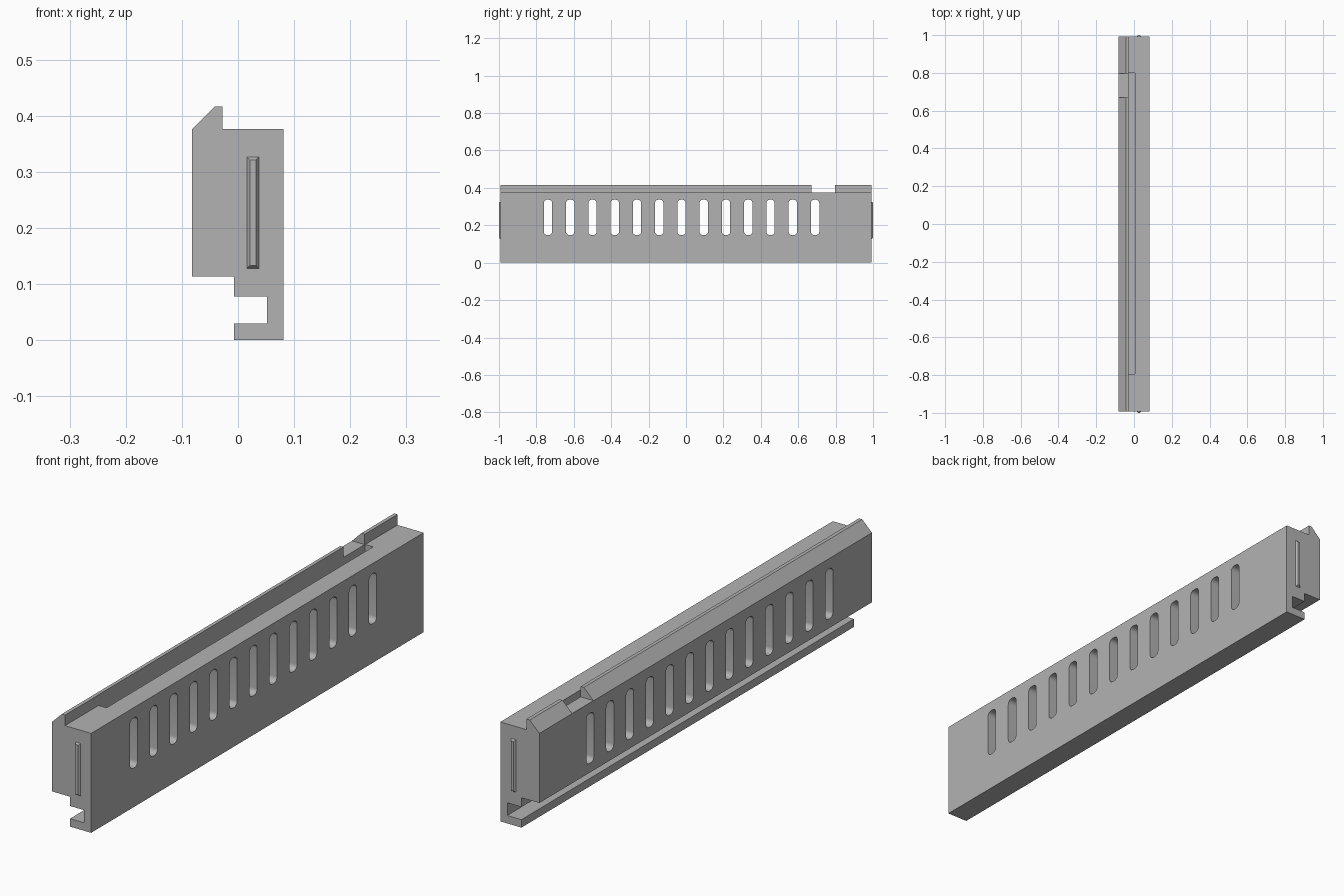
import bpy, bmesh, math
from mathutils import Vector

if "Cube" in bpy.data.objects:
    bpy.data.objects.remove(bpy.data.objects["Cube"])

grey = bpy.data.materials.new("light_grey")
grey.diffuse_color = (0.45, 0.45, 0.45, 1)
grey.use_nodes = True
grey.node_tree.nodes["Principled BSDF"].inputs["Base Color"].default_value = grey.diffuse_color


def make(name, bm):
    bmesh.ops.recalc_face_normals(bm, faces=bm.faces)
    me = bpy.data.meshes.new(name)
    bm.to_mesh(me)
    bm.free()
    me.materials.append(grey)
    ob = bpy.data.objects.new(name, me)
    bpy.context.collection.objects.link(ob)
    return ob


def prism(bm, points, direction):
    """Extrude a closed outline along a vector."""
    face = bm.faces.new([bm.verts.new(p) for p in points])
    out = bmesh.ops.extrude_face_region(bm, geom=[face])
    moved = [g for g in out["geom"] if isinstance(g, bmesh.types.BMVert)]
    bmesh.ops.translate(bm, verts=moved, vec=Vector(direction))


def box(name, x0, x1, y0, y1, z0, z1):
    bm = bmesh.new()
    prism(bm, [(x0, y0, z0), (x1, y0, z0), (x1, y0, z1), (x0, y0, z1)],
          (0, y1 - y0, 0))
    return make(name, bm)


# Long housing: one cross-section with hooked foot and bevelled lip
HALF = 0.993
profile = [(-0.082, 0.113), (-0.007, 0.113), (-0.007, 0.078), (0.052, 0.078),
           (0.052, 0.03), (-0.007, 0.03), (-0.007, 0), (0.081, 0),
           (0.081, 0.376), (-0.028, 0.376), (-0.028, 0.416),
           (-0.042, 0.416), (-0.082, 0.376)]
bm = bmesh.new()
prism(bm, [(x, -HALF, z) for x, z in profile], (0, 2 * HALF, 0))
housing = make("housing", bm)

# Slider pocket behind the lip, and the handle notch in the lip
pocket = box("pocket_cutter", -0.0285, 0.005, -0.793, 0.80, 0.13, 0.5)
notch = box("notch_cutter", -0.12, -0.02, 0.67, 0.797, 0.3765, 0.5)

# Row of rounded vent slots through the full thickness
bm = bmesh.new()
HW, Z0, Z1, R = 0.0225, 0.148, 0.337, 0.018
for i in range(13):
    cy = -0.738 + i * 0.119
    outline = []
    for q, (sy, cz) in enumerate([(1, Z1 - R), (-1, Z1 - R),
                                  (-1, Z0 + R), (1, Z0 + R)]):
        for k in range(6):
            a = math.pi / 2 * (q + k / 5)
            outline.append((-0.2, cy + sy * (HW - R) + R * math.cos(a),
                            cz + R * math.sin(a)))
    prism(bm, outline, (0.4, 0, 0))
slots = make("vent_slot_cutter", bm)

for cutter in (pocket, notch, slots):
    mod = housing.modifiers.new(cutter.name, 'BOOLEAN')
    mod.operation = 'DIFFERENCE'
    mod.solver = 'EXACT'
    mod.object = cutter

# Bake the cuts and remove the cutters
bpy.context.view_layer.update()
deps = bpy.context.evaluated_depsgraph_get()
cut_mesh = bpy.data.meshes.new_from_object(housing.evaluated_get(deps))
housing.modifiers.clear()
housing.data = cut_mesh
for cutter in (pocket, notch, slots):
    bpy.data.objects.remove(cutter)

# Small bevelled rib on each end
for name, s in (("front_end_rib", -1), ("back_end_rib", 1)):
    bm = bmesh.new()
    rings = []
    for inset, y in ((0, HALF - 0.002), (0, HALF), (0.005, 1.0)):
        x0, x1, z0, z1 = 0.016 + inset, 0.037 - inset, 0.128 + inset, 0.326 - inset
        rings.append([bm.verts.new((x, s * y, z)) for x, z in
                      ((x0, z0), (x1, z0), (x1, z1), (x0, z1))])
    for a, b in zip(rings, rings[1:]):
        for k in range(4):
            n = (k + 1) % 4
            bm.faces.new((a[k], a[n], b[n], b[k]))
    bm.faces.new(rings[0])
    bm.faces.new(rings[-1])
    make(name, bm)

# Smooth slot ends, sharp edges elsewhere
bpy.ops.object.select_all(action='DESELECT')
housing.select_set(True)
bpy.context.view_layer.objects.active = housing
bpy.ops.object.shade_smooth_by_angle(angle=math.radians(30))
